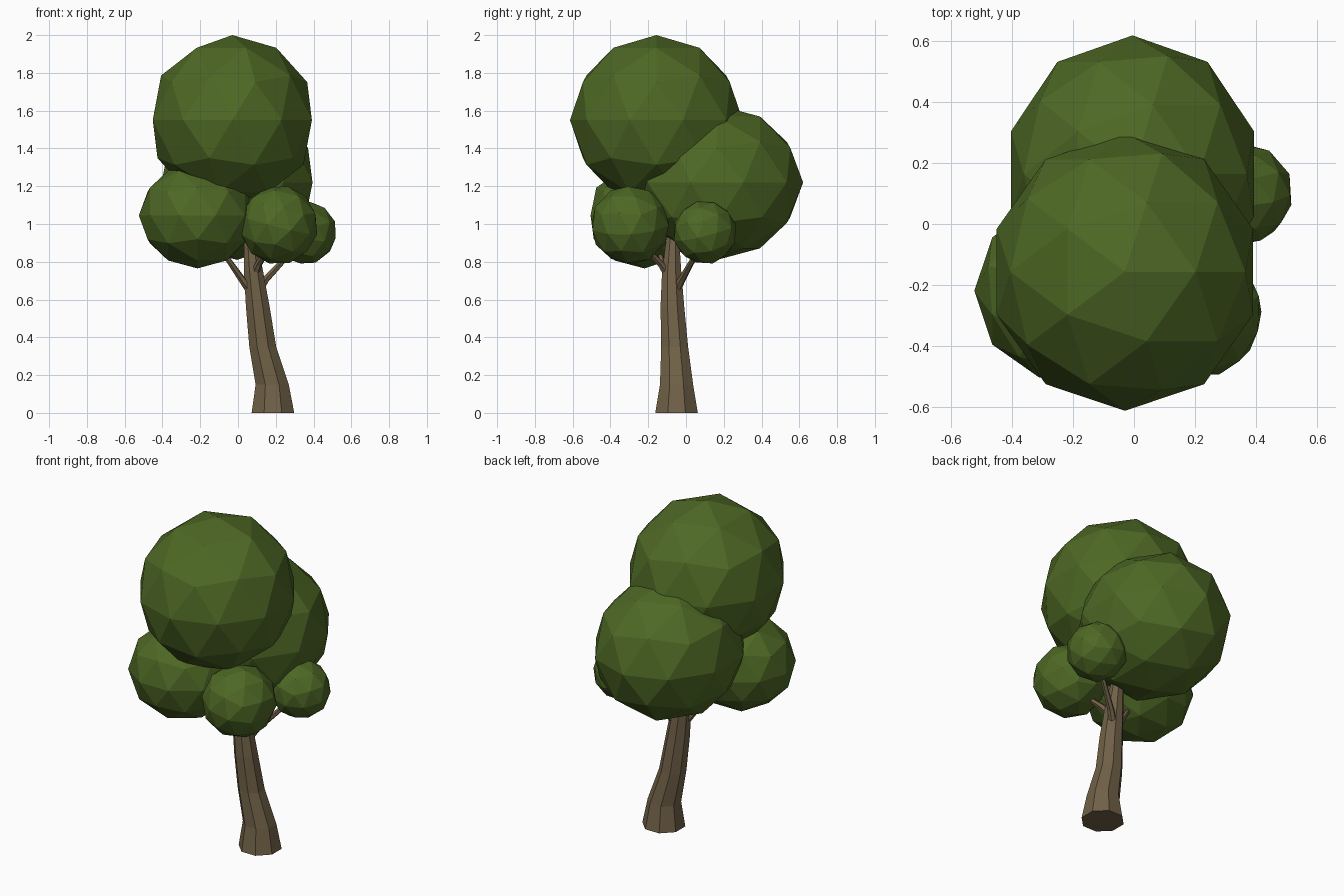
import bpy, bmesh, math
from mathutils import Vector, Matrix, Euler

if "Cube" in bpy.data.objects:
    bpy.data.objects.remove(bpy.data.objects["Cube"])


def material(name, rgb):
    m = bpy.data.materials.new(name)
    m.diffuse_color = (*rgb, 1.0)
    m.use_nodes = True
    m.node_tree.nodes["Principled BSDF"].inputs["Base Color"].default_value = m.diffuse_color
    return m


LEAF = material("leaf green", (0.075, 0.138, 0.018))
BARK = material("bark brown", (0.165, 0.120, 0.064))


def add_object(name, bm, mat):
    bmesh.ops.recalc_face_normals(bm, faces=bm.faces)
    me = bpy.data.meshes.new(name)
    bm.to_mesh(me)
    bm.free()
    me.materials.append(mat)
    ob = bpy.data.objects.new(name, me)
    bpy.context.collection.objects.link(ob)
    return ob


def leaf_blob(name, centre, radii, rot=(0, 0, 0)):
    """Faceted ball, rotated then stretched to its radii."""
    bm = bmesh.new()
    bmesh.ops.create_icosphere(bm, subdivisions=2, radius=1.0)
    turn = Euler([math.radians(a) for a in rot]).to_matrix().to_4x4()
    bm.transform(Matrix.Translation(centre) @ Matrix.Diagonal((*radii, 1)) @ turn)
    add_object(name, bm, LEAF)


def limb(name, rings, sides, level=False):
    """Tapered tube through (x, y, z, radius) rings; level keeps rings horizontal."""
    bm = bmesh.new()
    pts = [Vector(r[:3]) for r in rings]
    loops = []
    for i, (p, r) in enumerate(zip(pts, rings)):
        d = pts[min(i + 1, len(pts) - 1)] - pts[max(i - 1, 0)]
        q = Matrix.Identity(3) if level else d.to_track_quat('Z', 'Y').to_matrix()
        loop = []
        for k in range(sides):
            a = 2 * math.pi * (k + 0.5) / sides
            loop.append(bm.verts.new(p + q @ Vector((math.cos(a), math.sin(a), 0)) * r[3]))
        loops.append(loop)
    for a, b in zip(loops, loops[1:]):
        for k in range(sides):
            n = (k + 1) % sides
            bm.faces.new((a[k], a[n], b[n], b[k]))
    bm.faces.new(loops[0][::-1])
    bm.faces.new(loops[-1])
    add_object(name, bm, BARK)


# Foliage
leaf_blob("crown_top", (-0.03, -0.157, 1.55), (0.443, 0.457, 0.45))
leaf_blob("crown_back", (-0.005, 0.164, 1.22), (0.42, 0.456, 0.41))
leaf_blob("crown_left", (-0.215, -0.22, 1.045), (0.31, 0.30, 0.28), (0, 0, 90))
leaf_blob("crown_front_right", (0.215, -0.295, 0.995), (0.21, 0.212, 0.21), (8, 12, 20))
leaf_blob("crown_right", (0.352, 0.1, 0.955), (0.172, 0.17, 0.17), (10, -12, 75))

# Trunk, leaning to the left as it rises
limb("trunk", [
    (0.185, -0.050, 0.00, 0.122), (0.181, -0.050, 0.15, 0.095),
    (0.131, -0.060, 0.35, 0.077), (0.105, -0.072, 0.56, 0.068),
    (0.082, -0.076, 0.75, 0.055), (0.065, -0.070, 0.92, 0.037),
    (0.050, -0.060, 1.10, 0.028)], 8, level=True)

# Branches reaching into the lower foliage
limb("branch_left", [(0.085, -0.08, 0.62, 0.026), (0.015, -0.10, 0.715, 0.019),
                     (-0.10, -0.15, 0.88, 0.012)], 6)
limb("branch_right", [(0.09, -0.07, 0.62, 0.028), (0.15, -0.02, 0.71, 0.020),
                      (0.30, 0.07, 0.87, 0.012)], 6)
limb("branch_front", [(0.08, -0.08, 0.71, 0.026), (0.11, -0.135, 0.79, 0.019),
                      (0.18, -0.24, 0.90, 0.012)], 6)
